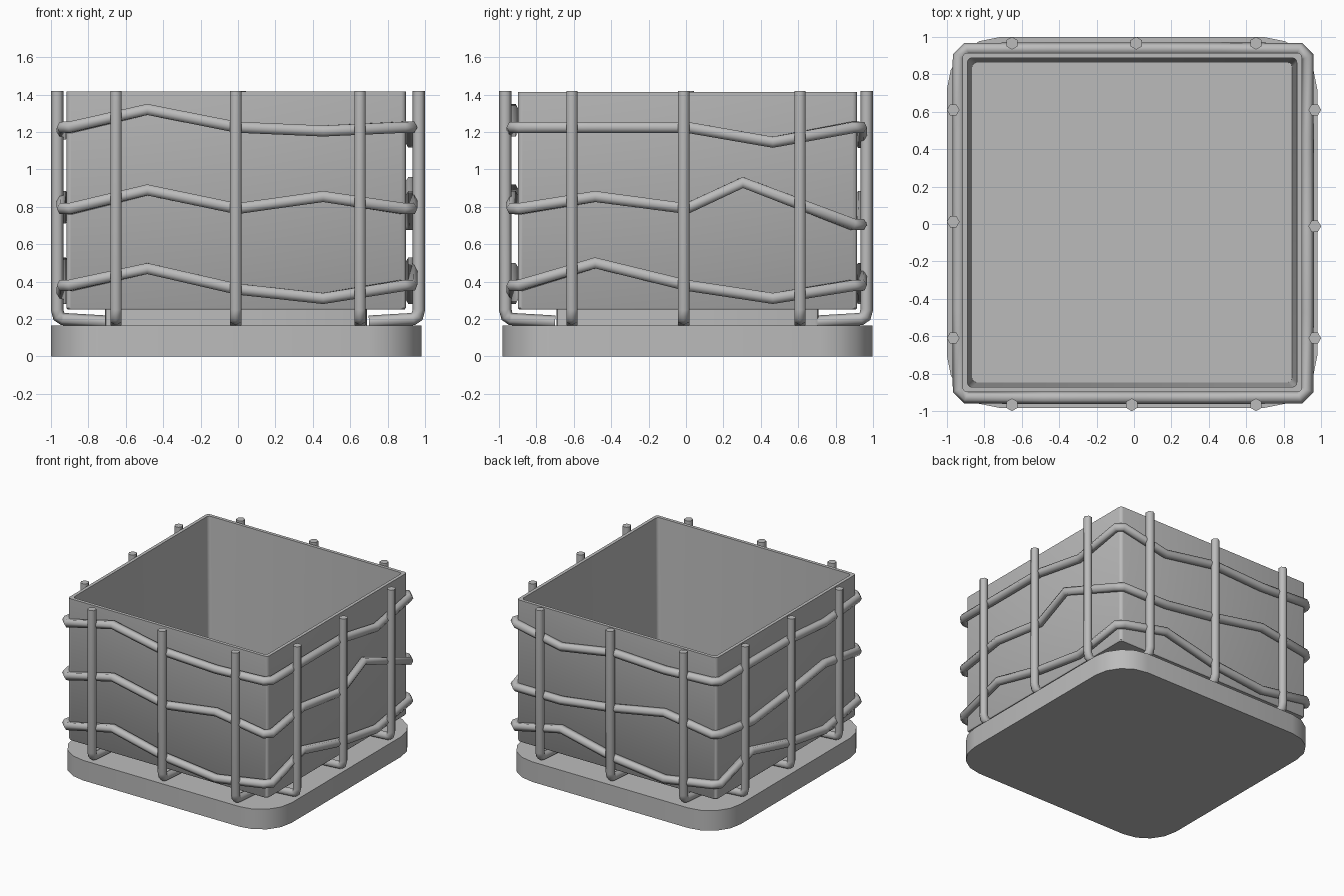
import bpy, bmesh, math
from mathutils import Vector

if "Cube" in bpy.data.objects:
    bpy.data.objects.remove(bpy.data.objects["Cube"], do_unlink=True)

grey = bpy.data.materials.new("mid_grey")
grey.use_nodes = True
COLOUR = (0.5, 0.5, 0.5, 1)
grey.diffuse_color = COLOUR
grey.node_tree.nodes["Principled BSDF"].inputs["Base Color"].default_value = COLOUR
CX, CY = -0.01, 0.008


def finish(bm, name, angle=35):
    bmesh.ops.recalc_face_normals(bm, faces=bm.faces)
    mesh = bpy.data.meshes.new(name)
    bm.to_mesh(mesh)
    bm.free()
    ob = bpy.data.objects.new(name, mesh)
    bpy.context.collection.objects.link(ob)
    mesh.materials.append(grey)
    bpy.ops.object.select_all(action="DESELECT")
    ob.select_set(True)
    bpy.context.view_layer.objects.active = ob
    bpy.ops.object.shade_smooth_by_angle(angle=math.radians(angle))
    return ob


def rounded_square(half, radius, steps):
    pts = []
    for corner in range(4):
        mid = math.radians(45 + 90 * corner)
        c = Vector((math.cos(mid), math.sin(mid))) * (half - radius) * math.sqrt(2)
        for i in range(steps + 1):
            a = mid + math.radians(90) * (i / steps - 0.5)
            pts.append(c + Vector((math.cos(a), math.sin(a))) * radius)
    return pts


def stacked(name, layers, radius, steps):
    """Join rounded squares (half size, height) into a closed shell."""
    bm = bmesh.new()
    rings = [[bm.verts.new((p.x + CX, p.y + CY, z)) for p in rounded_square(h, radius, steps)]
             for h, z in layers]
    for a, b in zip(rings, rings[1:]):
        for i in range(len(a)):
            j = (i + 1) % len(a)
            bm.faces.new((a[i], a[j], b[j], b[i]))
    bm.faces.new(rings[0])
    bm.faces.new(rings[-1])
    return finish(bm, name)


def sweep(name, path, radius, closed=False, sides=6):
    """Six-sided wire along a path, mitred at each bend."""
    bm = bmesh.new()
    n = len(path)
    rings = []
    for i, p in enumerate(path):
        before = path[i - 1] if closed or i else p
        after = path[(i + 1) % n] if closed or i < n - 1 else p
        d0, d1 = (p - before).normalized(), (after - p).normalized()
        t = (d0 + d1).normalized()
        # wire faces its corner away from the middle of the basket
        out = Vector((p.x, p.y, 0))
        if not closed:
            out = path[-1].copy()
            out.z = 0
            if abs(out.x) > abs(out.y):
                out.y = 0
            else:
                out.x = 0
            out = Vector((0, 0, 1)).cross(out)
        side = t.cross(out).normalized()
        up = side.cross(t).normalized()
        ring = []
        for k in range(sides):
            a = math.tau * k / sides + (0 if closed else math.pi / 6)
            ring.append(bm.verts.new(p + radius * (math.cos(a) * up + math.sin(a) * side)))
        rings.append(ring)
    for i in range(n if closed else n - 1):
        a, b = rings[i], rings[(i + 1) % n]
        for k in range(sides):
            m = (k + 1) % sides
            bm.faces.new((a[k], a[m], b[m], b[k]))
    if not closed:
        bm.faces.new(rings[0])
        bm.faces.new(rings[-1])
    return finish(bm, name, 65)


# Base plate, raised foot and open container
stacked("base_plate", [(0.99, 0), (0.99, 0.165)], 0.28, 4)
stacked("raised_foot", [(0.70, 0.16), (0.70, 0.26)], 0.02, 2)
stacked("container", [(0.90, 0.25), (0.907, 0.26), (0.907, 1.415), (0.88, 1.415), (0.855, 0.29)],
        0.025, 3)


def turn(along, out, z, quarter):
    """Place a point of the front side on one of the four sides."""
    x, y = along, -out
    for _ in range(quarter):
        x, y = -y, x
    return Vector((x, y, z))


# Upright rods, each bent inward under the container
for q, side in enumerate(("front", "left", "back", "right")):
    spread = 0.652 if q % 2 == 0 else 0.61
    for label, along in (("a", -spread), ("b", -0.012), ("c", spread)):
        profile = [(0.70, 0.185), (0.935, 0.2), (0.958, 0.215), (0.966, 0.25), (0.966, 1.42)]
        sweep(f"{side}_rod_{label}", [turn(along, o, z, q) for o, z in profile], 0.034)

# Wavy rails: each side is (position, height), listed front, left, back, right
RAILS = {
    "lower_rail": [[(-0.48, 0.47), (0, 0.36), (0.46, 0.31)],
                   [(-0.49, 0.50), (0, 0.38), (0.46, 0.31)],
                   [(-0.48, 0.47), (0, 0.36), (0.46, 0.31)],
                   [(-0.49, 0.50), (0, 0.38), (0.46, 0.31)]],
    "middle_rail": [[(-0.48, 0.89), (0, 0.79), (0.46, 0.855)],
                    [(-0.49, 0.855), (0, 0.79), (0.30, 0.93)],
                    [(-0.48, 0.705), (0, 0.77), (0.46, 0.855)],
                    [(-0.48, 0.74), (0, 0.79), (0.46, 0.855)]],
    "upper_rail": [[(-0.48, 1.32), (0, 1.225), (0.46, 1.205)],
                   [(-0.48, 1.225), (0, 1.225), (0.46, 1.145)],
                   [(-0.48, 1.145), (0, 1.225), (0.46, 1.205)],
                   [(-0.48, 1.225), (0, 1.225), (0.46, 1.19)]],
}
CORNERS = {"lower_rail": [0.38] * 4, "middle_rail": [0.79, 0.79, 0.705, 0.79],
           "upper_rail": [1.225] * 4}
for name, sides in RAILS.items():
    path = []
    for q, points in enumerate(sides):
        ends = CORNERS[name]
        full = [(-0.89, ends[q])] + points + [(0.89, ends[(q + 1) % 4])]
        path += [turn(a, 0.932, z, q) + Vector((CX, CY, 0)) / 2 for a, z in full]
    sweep(name, path, 0.034, closed=True)
